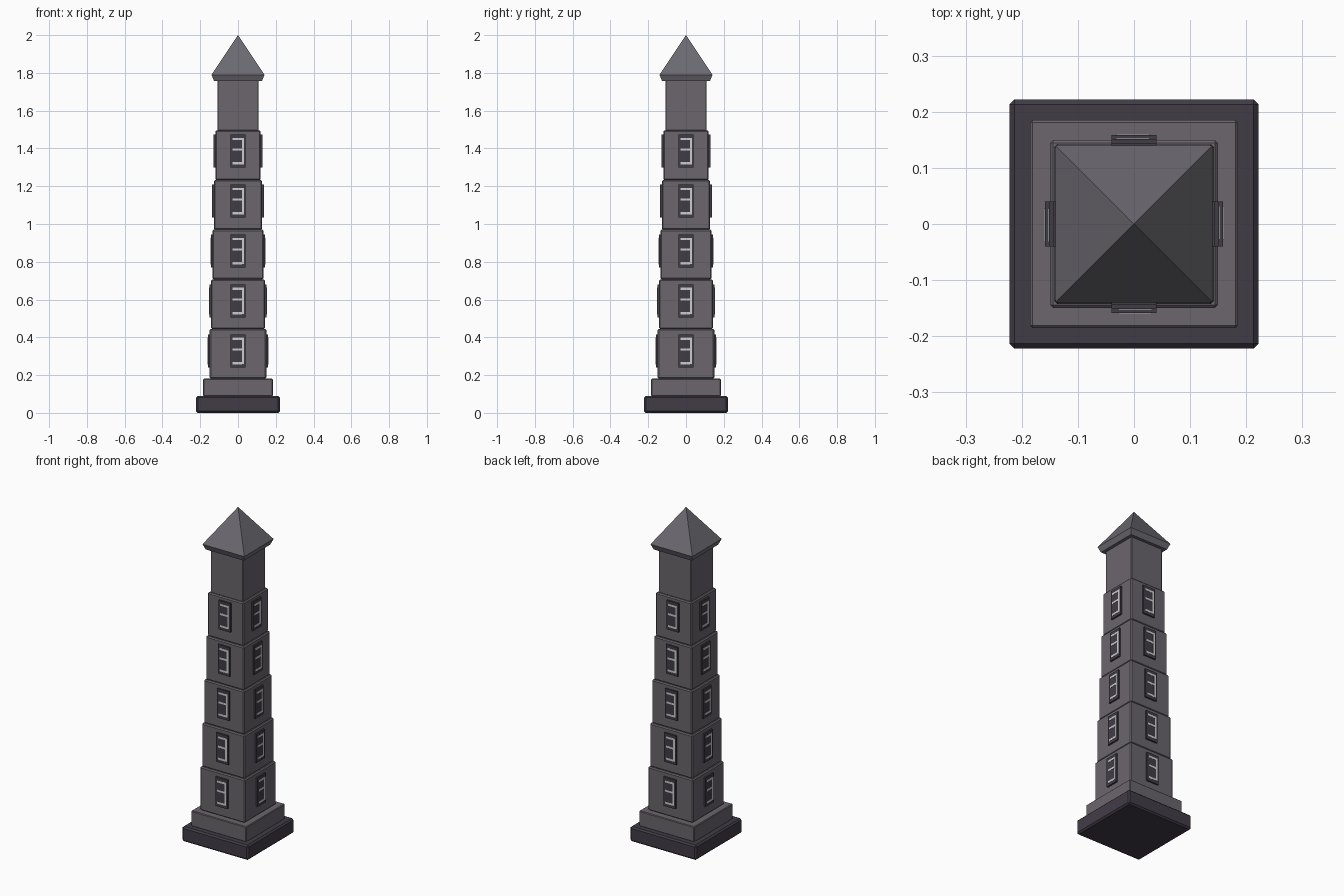
import bpy, bmesh, math
from mathutils import Matrix

if "Cube" in bpy.data.objects:
    bpy.data.objects.remove(bpy.data.objects["Cube"])


def material(name, rgb):
    m = bpy.data.materials.new(name)
    m.diffuse_color = (*rgb, 1)
    m.use_nodes = True
    m.node_tree.nodes["Principled BSDF"].inputs["Base Color"].default_value = m.diffuse_color
    return m


stone = material("grey stone", (0.145, 0.132, 0.152))
slate = material("slate roof", (0.150, 0.143, 0.165))
dark = material("dark stone", (0.053, 0.045, 0.062))
light = material("pale window bars", (0.62, 0.62, 0.62))


def finish(name, bm, mat):
    bmesh.ops.recalc_face_normals(bm, faces=bm.faces)
    me = bpy.data.meshes.new(name)
    bm.to_mesh(me)
    bm.free()
    me.materials.append(mat)
    ob = bpy.data.objects.new(name, me)
    bpy.context.collection.objects.link(ob)
    return ob


def add_box(bm, x0, x1, y0, y1, z0, z1, turn=0):
    vs = bmesh.ops.create_cube(bm, size=1)["verts"]
    rot = Matrix.Rotation(turn, 4, "Z")
    for v in vs:
        v.co.x = (x0 + x1) / 2 + v.co.x * (x1 - x0)
        v.co.y = (y0 + y1) / 2 + v.co.y * (y1 - y0)
        v.co.z = (z0 + z1) / 2 + v.co.z * (z1 - z0)
        v.co = rot @ v.co


def block(name, h, z0, z1, mat, bevel):
    bm = bmesh.new()
    add_box(bm, -h, h, -h, h, z0, z1)
    bmesh.ops.bevel(bm, geom=bm.edges[:], offset=bevel, segments=1, affect="EDGES")
    return finish(name, bm, mat)


# Stepped base
block("base_plinth", 0.222, 0.0, 0.09, dark, 0.009)
block("upper_plinth", 0.185, 0.088, 0.181, stone, 0.004)

# Five narrowing storeys, each with a barred window on all four sides
for i in range(5):
    z = 0.181 + 0.263 * i
    h = 0.15 - 0.0075 * i
    block(f"storey_{i + 1}", h, z, z + 0.263, stone, 0.006)
    panels, bars = bmesh.new(), bmesh.new()
    c = 0.328 + 0.2645 * i
    for k in range(4):
        t = k * math.pi / 2
        add_box(panels, -0.04, 0.04, -h - 0.009, -h + 0.008, c - 0.088, c + 0.088, t)
        f0, f1 = -h - 0.0105, -h - 0.005
        add_box(bars, 0.021, 0.032, f0, f1, c - 0.07, c + 0.07, t)
        for dz in (-0.065, 0.008, 0.064):
            add_box(bars, -0.028, 0.0215, f0, f1, c + dz - 0.006, c + dz + 0.006, t)
    finish(f"window_panels_{i + 1}", panels, dark)
    finish(f"window_bars_{i + 1}", bars, light)

# Plain top storey
block("top_storey", 0.108, 1.494, 1.76, stone, 0.003)

# Pyramid roof with a slanted eave
bm = bmesh.new()
rings = [[bm.verts.new((sx * h, sy * h, z)) for sx, sy in ((-1, -1), (1, -1), (1, 1), (-1, 1))]
         for h, z in ((0.127, 1.757), (0.14, 1.79))]
apex = bm.verts.new((0, 0, 2))
bm.faces.new(rings[0])
for a in range(4):
    b = (a + 1) % 4
    bm.faces.new((rings[0][a], rings[0][b], rings[1][b], rings[1][a]))
    bm.faces.new((rings[1][a], rings[1][b], apex))
finish("pyramid_roof", bm, slate)
